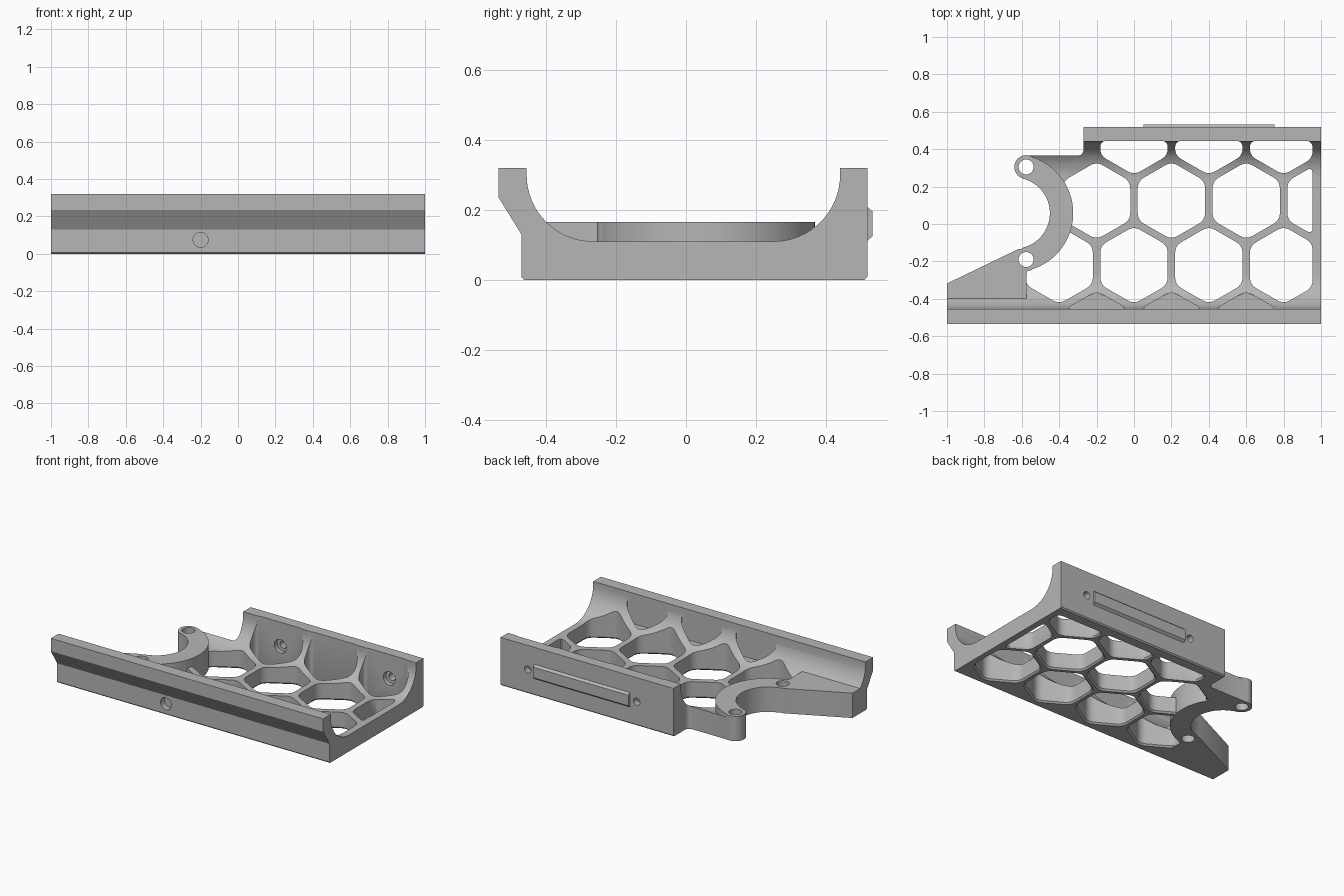
import bpy, bmesh, math
from mathutils import Vector

if "Cube" in bpy.data.objects:
    bpy.data.objects.remove(bpy.data.objects["Cube"], do_unlink=True)

grey = bpy.data.materials.new("plain_grey")
grey.use_nodes = True
grey.diffuse_color = (0.47, 0.47, 0.47, 1)
grey.node_tree.nodes["Principled BSDF"].inputs["Base Color"].default_value = (0.47, 0.47, 0.47, 1)


def prism(name, pts, lo, hi, axis="z", flare=0.0):
    """Extrude a 2D outline along an axis; flare widens the low end."""
    place = {"z": lambda a, b, h: (a, b, h),
             "x": lambda a, b, h: (h, a, b),
             "y": lambda a, b, h: (a, h, b)}[axis]
    mid = sum((Vector(p) for p in pts), Vector((0, 0))) / len(pts)
    layers = [(lo, 1), (hi, 1)]
    if flare:
        layers = [(lo, 1 + 2 * flare), (-lo, 1), (hi, 1)]
    bm = bmesh.new()
    rings = []
    for h, s in layers:
        rings.append([bm.verts.new(place(*(mid + (Vector(p) - mid) * s), h)) for p in pts])
    n = len(pts)
    for low, high in zip(rings, rings[1:]):
        for i in range(n):
            bm.faces.new((low[i], low[(i + 1) % n], high[(i + 1) % n], high[i]))
    bm.faces.new(rings[0][::-1])
    bm.faces.new(rings[-1])
    bmesh.ops.recalc_face_normals(bm, faces=bm.faces)
    mesh = bpy.data.meshes.new(name)
    bm.to_mesh(mesh)
    bm.free()
    mesh.materials.append(grey)
    obj = bpy.data.objects.new(name, mesh)
    bpy.context.collection.objects.link(obj)
    return obj


def combine(target, tool, operation):
    mod = target.modifiers.new("combine", "BOOLEAN")
    mod.operation, mod.object, mod.solver = operation, tool, "EXACT"
    bpy.context.view_layer.objects.active = target
    bpy.ops.object.modifier_apply(modifier=mod.name)
    bpy.data.objects.remove(tool, do_unlink=True)


def arc(cx, cy, r, a0, a1, n=16):
    angles = [math.radians(a0 + (a1 - a0) * i / n) for i in range(n + 1)]
    return [(cx + r * math.cos(a), cy + r * math.sin(a)) for a in angles]


def circle(cx, cy, r, n=32):
    return arc(cx, cy, r, 0, 360, n)[:-1]


def rounded(pts, r, n=5):
    out = []
    for i, p in enumerate(pts):
        p, a, b = Vector(p), Vector(pts[i - 1]), Vector(pts[(i + 1) % len(pts)])
        s = p + (a - p).normalized() * min(r, (a - p).length * 0.45)
        e = p + (b - p).normalized() * min(r, (b - p).length * 0.45)
        for k in range(n + 1):
            t = k / n
            out.append(tuple(s * (1 - t) ** 2 + p * 2 * t * (1 - t) + e * t * t))
    return out


def clip(pts, axis, limit, side):
    """Keep the part of an outline where side * (coordinate - limit) >= 0."""
    out = []
    for i, b in enumerate(pts):
        a = pts[i - 1]
        da, db = side * (a[axis] - limit), side * (b[axis] - limit)
        if da * db < 0:
            out.append(tuple(Vector(a).lerp(Vector(b), da / (da - db))))
        if db >= 0:
            out.append(b)
    return out


# Tray cross-section with coved side walls
section = [(-0.462, 0), (-0.47, 0.008), (-0.47, 0.13), (-0.535, 0.235), (-0.535, 0.32), (-0.455, 0.32)]
section += arc(-0.265, 0.30, 0.19, 180, 270)
section += arc(0.25, 0.30, 0.19, 270, 360)
section += [(0.44, 0.32), (0.518, 0.32), (0.518, 0.008), (0.51, 0)]
tray = prism("honeycomb_tray", section, -1.1, 1.1, "x")

# Plan outline trims the tray and leaves the short back wall
plan = [(-1, -0.6), (1, -0.6), (1, 0.6), (-0.27, 0.6)]
plan += arc(-0.30, 0.396, 0.03, 0, -90, 6)
plan += [(-0.57, 0.366), (-0.57, 0.30), (-0.40, 0.20), (-0.38, 0.06),
         (-0.42, -0.10), (-0.60, -0.25), (-1, -0.40)]
combine(tray, prism("plan_trim", plan, -0.1, 0.5), "INTERSECT")

# Honeycomb openings, with blind pockets along the front wall
rows = [(-0.567, (-0.2, 0.2, 0.6)), (-0.22, (-0.4, 0, 0.4, 0.8)),
        (0.125, (-0.2, 0.2, 0.6, 1.0)), (0.47, (0, 0.4, 0.8))]
for row, (cy, columns) in enumerate(rows):
    for cx in columns:
        hexagon = arc(cx, cy, 0.208, 30, 390, 6)[:-1]
        for axis, limit, side in ((0, 0.955, -1), (1, 0.445, -1), (1, -0.455, 1)):
            hexagon = clip(hexagon, axis, limit, side)
        hexagon = rounded(hexagon, 0.04)
        if row == 0:
            cutter = prism("front_pocket", hexagon, 0.118, 0.5)
        else:
            cutter = prism("hex_opening", hexagon, -0.01, 0.5, flare=0.05)
        combine(tray, cutter, "DIFFERENCE")

# Raised wing, curved cradle and its screw bosses
wing = [(-1, -0.318), (-0.62, -0.135), (-0.575, -0.135), (-0.56, -0.20),
        (-0.575, -0.27), (-0.575, -0.44), (-1, -0.44)]
combine(tray, prism("wing", wing, 0, 0.165), "UNION")
cx, cy, sweep = -0.64, 0.058, 75.7
cradle = arc(cx, cy, 0.315, -sweep, sweep, 40) + arc(cx, cy, 0.19, sweep, -sweep, 40)
combine(tray, prism("cradle", cradle, 0, 0.165), "UNION")
for y in (0.305, -0.19):
    combine(tray, prism("boss", circle(-0.577, y, 0.063), 0, 0.165), "UNION")
for y in (0.305, -0.19):
    combine(tray, prism("boss_hole", circle(-0.577, y, 0.04), -0.1, 0.3), "DIFFERENCE")

# Countersunk screw holes in the back wall, blind hole in the front
for x in (0, 0.8):
    combine(tray, prism("screw_hole", circle(x, 0.16, 0.024), 0.40, 0.6, "y"), "DIFFERENCE")
    combine(tray, prism("screw_recess", circle(x, 0.16, 0.045), 0.40, 0.475, "y"), "DIFFERENCE")
combine(tray, prism("front_hole", circle(-0.2, 0.075, 0.04), -0.6, -0.43, "y"), "DIFFERENCE")

# Chamfered bar on the outside of the back wall
bar_section = [(0.50, 0.112), (0.518, 0.112), (0.533, 0.125), (0.533, 0.195), (0.518, 0.208), (0.50, 0.208)]
bar = prism("back_bar", bar_section, 0.05, 0.75, "x")

for obj in (tray, bar):
    bpy.ops.object.select_all(action="DESELECT")
    obj.select_set(True)
    bpy.context.view_layer.objects.active = obj
    bpy.ops.object.shade_smooth_by_angle(angle=math.radians(30))
